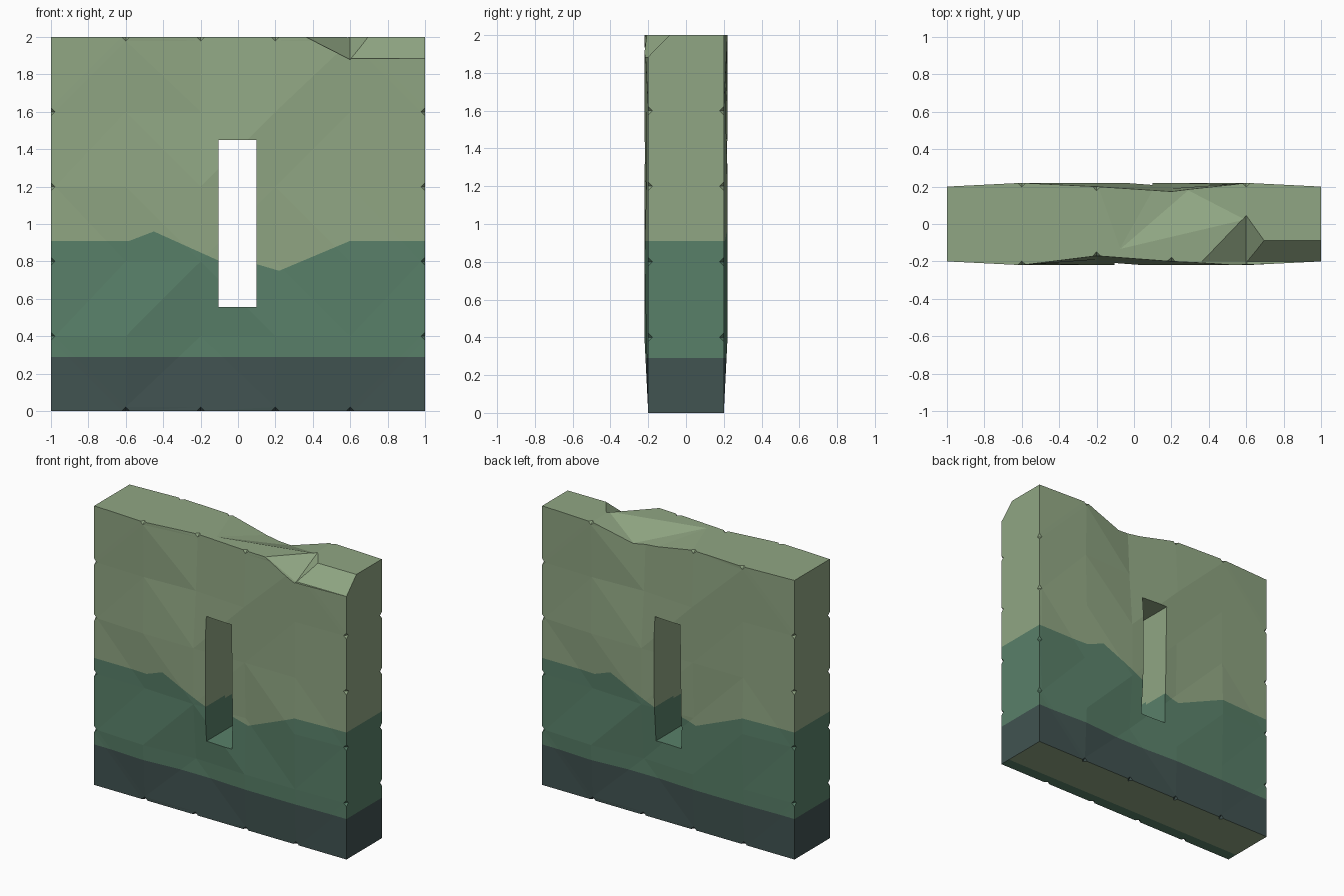
import bpy, bmesh
from mathutils import Vector

if "Cube" in bpy.data.objects:
    bpy.data.objects.remove(bpy.data.objects["Cube"])

XS = [-1, -.6, -.2, .2, .6, 1]
ZS = [0, .4, .8, 1.2, 1.6, 2]
# outward relief of the front face (hundredths), rows from bottom to top
RELIEF = [[0, 0, 0, 0, 0, 0],
          [0, 2, -1, 1, 1, 0],
          [0, 0, 2, 0, 2, 0],
          [0, 2, 2, 1, 1, 0],
          [0, 1, -1, 2, 1, 0],
          [0, 2, -3, 0, 2, 0]]
# upper edge of the moss band on the front (the back is the same, turned round)
LINE = [(-1.1, .91), (-.58, .91), (-.45, .96), (-.05, .78),
        (.05, .80), (.22, .75), (.6, .91), (1.1, .91)]


def material(name, rgb):
    m = bpy.data.materials.new(name)
    lin = [((c / 255 + .055) / 1.055) ** 2.4 for c in rgb]
    m.diffuse_color = (*lin, 1)
    m.use_nodes = True
    m.node_tree.nodes["Principled BSDF"].inputs["Base Color"].default_value = m.diffuse_color
    return m


def hull_cutter(name, pts):
    bm = bmesh.new()
    for p in pts:
        bm.verts.new(p)
    bmesh.ops.convex_hull(bm, input=bm.verts[:])
    bmesh.ops.recalc_face_normals(bm, faces=bm.faces[:])
    me = bpy.data.meshes.new(name)
    bm.to_mesh(me)
    bm.free()
    ob = bpy.data.objects.new(name, me)
    bpy.context.collection.objects.link(ob)
    ob.hide_render = True
    return ob


# wall slab: uneven front and back grids joined around the rim
bm = bmesh.new()
grid = {}
for s in (-1, 1):
    for j, z in enumerate(ZS):
        for i, x in enumerate(XS):
            r = RELIEF[j][i if s < 0 else 5 - i] / 100
            grid[s, i, j] = bm.verts.new((x, s * (.2 + r), z))
    for j in range(5):
        for i in range(5):
            bm.faces.new([grid[s, i, j], grid[s, i + 1, j],
                          grid[s, i + 1, j + 1], grid[s, i, j + 1]])
rim = ([(i, 0) for i in range(5)] + [(5, j) for j in range(5)] +
       [(i, 5) for i in range(5, 0, -1)] + [(0, j) for j in range(5, 0, -1)])
for a, b in zip(rim, rim[1:] + rim[:1]):
    bm.faces.new([grid[-1, *a], grid[1, *a], grid[1, *b], grid[-1, *b]])
bmesh.ops.recalc_face_normals(bm, faces=bm.faces[:])
# small nicks along the edges
nicks = [grid[s, i, j] for s in (-1, 1) for i, j in rim
         if (i in (0, 5)) != (j in (0, 5))]
bmesh.ops.bevel(bm, geom=nicks, offset=.022, segments=1, profile=.5, affect='VERTICES')
bmesh.ops.triangulate(bm, faces=bm.faces[:])
me = bpy.data.meshes.new("wall")
bm.to_mesh(me)
bm.free()
wall = bpy.data.objects.new("wall", me)
bpy.context.collection.objects.link(wall)

# arrow slit, broken front corner and worn dip at the back of the top
cutters = [
    hull_cutter("slit_cutter", [(x, y, z) for x in (-.105, .1)
                                for y in (-.5, .5) for z in (.555, 1.45)]),
    hull_cutter("corner_cutter", [p for x in (.6, 1.2) for p in (
        (x, -.2, 1.885), (x, -.085, 2.003),
        (x, -.085, 2.2), (x, -.4, 2.2), (x, -.4, 1.885))]),
    hull_cutter("chip_cutter", [(.36, -.2, 2.002), (.6, -.2, 1.88), (.6, .05, 2.002),
                                (.7, -.09, 2.002), (.36, -.4, 2.002), (.6, -.4, 1.87),
                                (.5, -.1, 2.2), (.7, -.2, 2.0)]),
    hull_cutter("dip_cutter", [(.29, .18, 1.915), (.1, .18, 1.94), (.29, .4, 1.915),
                               (.1, .4, 1.94)] +
                [(x, y, z) for x, y in ((.6, .4), (.6, .02), (-.08, -.14), (-.2, .4), (-.2, .2))
                 for z in (2.002, 2.2)]),
]
for c in cutters:
    mod = wall.modifiers.new(c.name, 'BOOLEAN')
    mod.operation = 'DIFFERENCE'
    mod.solver = 'EXACT'
    mod.object = c
dg = bpy.context.evaluated_depsgraph_get()
cut = bpy.data.meshes.new_from_object(wall.evaluated_get(dg))
wall.modifiers.clear()
wall.data = cut
for c in cutters:
    bpy.data.objects.remove(c)

cut.materials.clear()
for m in (material("pale_olive_stone", (144, 166, 131)),
          material("moss_green", (89, 128, 105)),
          material("dark_slate", (65, 83, 81))):
    cut.materials.append(m)

# colour bands: split the faces along the band edges, then colour by height
bm = bmesh.new()
bm.from_mesh(cut)
bmesh.ops.triangulate(bm, faces=bm.faces[:])


def split(co, no, test=lambda c: True):
    faces = [f for f in bm.faces if test(f.calc_center_median())]
    geom = set(faces)
    for f in faces:
        geom.update(f.edges)
        geom.update(f.verts)
    bmesh.ops.bisect_plane(bm, geom=list(geom), dist=1e-5, plane_co=co, plane_no=no)


split((0, 0, 0), (0, 1, 0))
split((0, 0, .29), (0, 0, 1))
split((0, -.12, 0), (0, 1, 0), lambda c: c.z < .001)
for s in (-1, 1):
    for (x0, z0), (x1, z1) in zip(LINE, LINE[1:]):
        a, b = sorted((-s * x0, -s * x1))

        def side(c):
            return c.y * s > 0 and c.z > .001

        for x in (a, b):
            split((x, 0, 0), (1, 0, 0), side)
        split((-s * x0, 0, z0), Vector((s * (z1 - z0), 0, x1 - x0)),
              lambda c: side(c) and a < c.x < b)


def band(x):
    for (x0, z0), (x1, z1) in zip(LINE, LINE[1:]):
        if x0 <= x <= x1:
            return z0 + (z1 - z0) * (x - x0) / (x1 - x0)


for f in bm.faces:
    c = f.calc_center_median()
    f.smooth = False
    if c.z < .001:
        f.material_index = 1 if c.y < -.12 else 0
    elif c.z < .29:
        f.material_index = 2
    else:
        f.material_index = 1 if c.z < band(c.x if c.y < 0 else -c.x) else 0
bm.to_mesh(cut)
bm.free()
